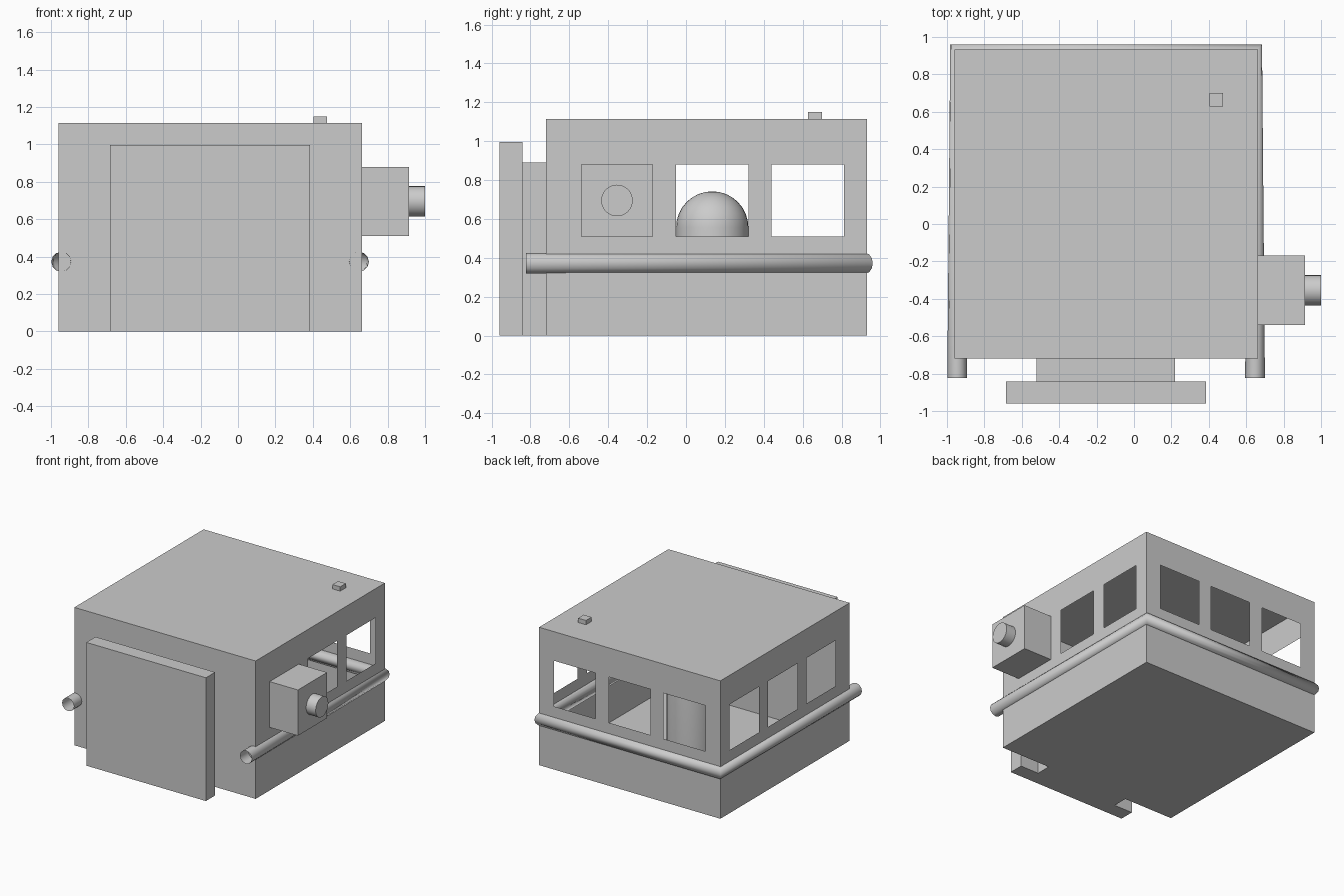
import bpy, bmesh, math
from mathutils import Vector, Matrix

old = bpy.data.objects.get("Cube")
if old:
    bpy.data.objects.remove(old, do_unlink=True)

grey = bpy.data.materials.new("light_grey")
grey.use_nodes = True
colour = (0.6, 0.6, 0.6, 1)
grey.diffuse_color = colour
grey.node_tree.nodes["Principled BSDF"].inputs["Base Color"].default_value = colour

# Shared layout
LEFT, RIGHT, FRONT, BACK, ROOF = -0.96, 0.662, -0.72, 0.932, 1.115
MID = (LEFT + RIGHT) / 2
SILL, HEAD, HALF = 0.51, 0.88, 0.186
SIDE_WINDOWS = [-0.355, 0.135, 0.627]
BACK_WINDOWS = [MID - 0.49, MID, MID + 0.49]


def finish(name, bm, smooth=False):
    mesh = bpy.data.meshes.new(name)
    bm.to_mesh(mesh)
    bm.free()
    mesh.materials.append(grey)
    obj = bpy.data.objects.new(name, mesh)
    bpy.context.collection.objects.link(obj)
    if smooth:
        bpy.ops.object.select_all(action="DESELECT")
        obj.select_set(True)
        bpy.context.view_layer.objects.active = obj
        bpy.ops.object.shade_smooth_by_angle(angle=math.radians(35))
    return obj


def box(name, low, high):
    low, high = Vector(low), Vector(high)
    bm = bmesh.new()
    bmesh.ops.create_cube(bm, size=1)
    bmesh.ops.scale(bm, vec=high - low, verts=bm.verts)
    bmesh.ops.translate(bm, vec=(low + high) / 2, verts=bm.verts)
    return finish(name, bm)


def window_wall(bm, place, start, end, centres):
    """Fill a wall with panels, leaving out the window openings."""
    cuts = [start] + [c + s * HALF for c in centres for s in (-1, 1)] + [end]
    levels = [0, SILL, HEAD, ROOF]
    for i, (a, b) in enumerate(zip(cuts, cuts[1:])):
        for j, (low, high) in enumerate(zip(levels, levels[1:])):
            if i % 2 == 1 and j == 1:
                continue
            corners = [(a, low), (b, low), (b, high), (a, high)]
            bm.faces.new([bm.verts.new(place(u, z)) for u, z in corners])


# House: thin shell with three windows on each side and the back
bm = bmesh.new()
for x in (LEFT, RIGHT):
    window_wall(bm, lambda u, z: (x, u, z), FRONT, BACK, SIDE_WINDOWS)
window_wall(bm, lambda u, z: (u, BACK, z), LEFT, RIGHT, BACK_WINDOWS)
window_wall(bm, lambda u, z: (u, FRONT, z), LEFT, RIGHT, [])
for z in (0, ROOF):
    ring = [(LEFT, FRONT), (RIGHT, FRONT), (RIGHT, BACK), (LEFT, BACK)]
    bm.faces.new([bm.verts.new((x, y, z)) for x, y in ring])
bmesh.ops.remove_doubles(bm, verts=bm.verts, dist=0.0001)
bmesh.ops.recalc_face_normals(bm, faces=bm.faces)
finish("house_shell", bm)

# Front entrance and roof block
box("entrance_neck", (-0.52, -0.842, 0), (0.22, FRONT, 0.89))
box("entrance_panel", (-0.685, -0.96, 0), (0.385, -0.842, 0.997))
box("roof_block", (0.405, 0.628, ROOF), (0.475, 0.70, 1.15))

# Box filling the front window on one side, with a round lens
lens_y, lens_z = SIDE_WINDOWS[0], (SILL + HEAD) / 2
box("side_box", (RIGHT, lens_y - HALF, SILL), (0.915, lens_y + HALF, HEAD))
bm = bmesh.new()
turn = Matrix.Translation((0.955, lens_y, lens_z)) @ Matrix.Rotation(math.pi / 2, 4, "Y")
bmesh.ops.create_cone(bm, cap_ends=True, segments=32, radius1=0.081,
                      radius2=0.081, depth=0.09, matrix=turn)
finish("side_lens", bm, smooth=True)

# Domed column standing in the middle of the room
bm = bmesh.new()
bmesh.ops.create_uvsphere(bm, u_segments=32, v_segments=16, radius=HALF,
                          matrix=Matrix.Translation((MID, 0.135, 0.556)))
bmesh.ops.delete(bm, geom=[v for v in bm.verts if v.co.z < 0.55], context="VERTS")
rim = [e for e in bm.edges if e.is_boundary]
wall = bmesh.ops.extrude_edge_only(bm, edges=rim)["geom"]
for v in wall:
    if isinstance(v, bmesh.types.BMVert):
        v.co.z = 0.005
bmesh.ops.recalc_face_normals(bm, faces=bm.faces)
finish("domed_column", bm, smooth=True)

# Open-ended tube rail around the sides and back
curve = bpy.data.curves.new("tube_rail", "CURVE")
curve.dimensions = "3D"
curve.bevel_depth = 0.053
curve.bevel_resolution = 4
spline = curve.splines.new("POLY")
path = [(-1, -0.823), (-1, 0.923), (1, 0.923), (1, -0.823)]
spline.points.add(len(path) - 1)
for point, (side, y) in zip(spline.points, path):
    point.co = (MID + side * 0.796, y, 0.372, 1)
curve.materials.append(grey)
rail = bpy.data.objects.new("tube_rail", curve)
bpy.context.collection.objects.link(rail)
